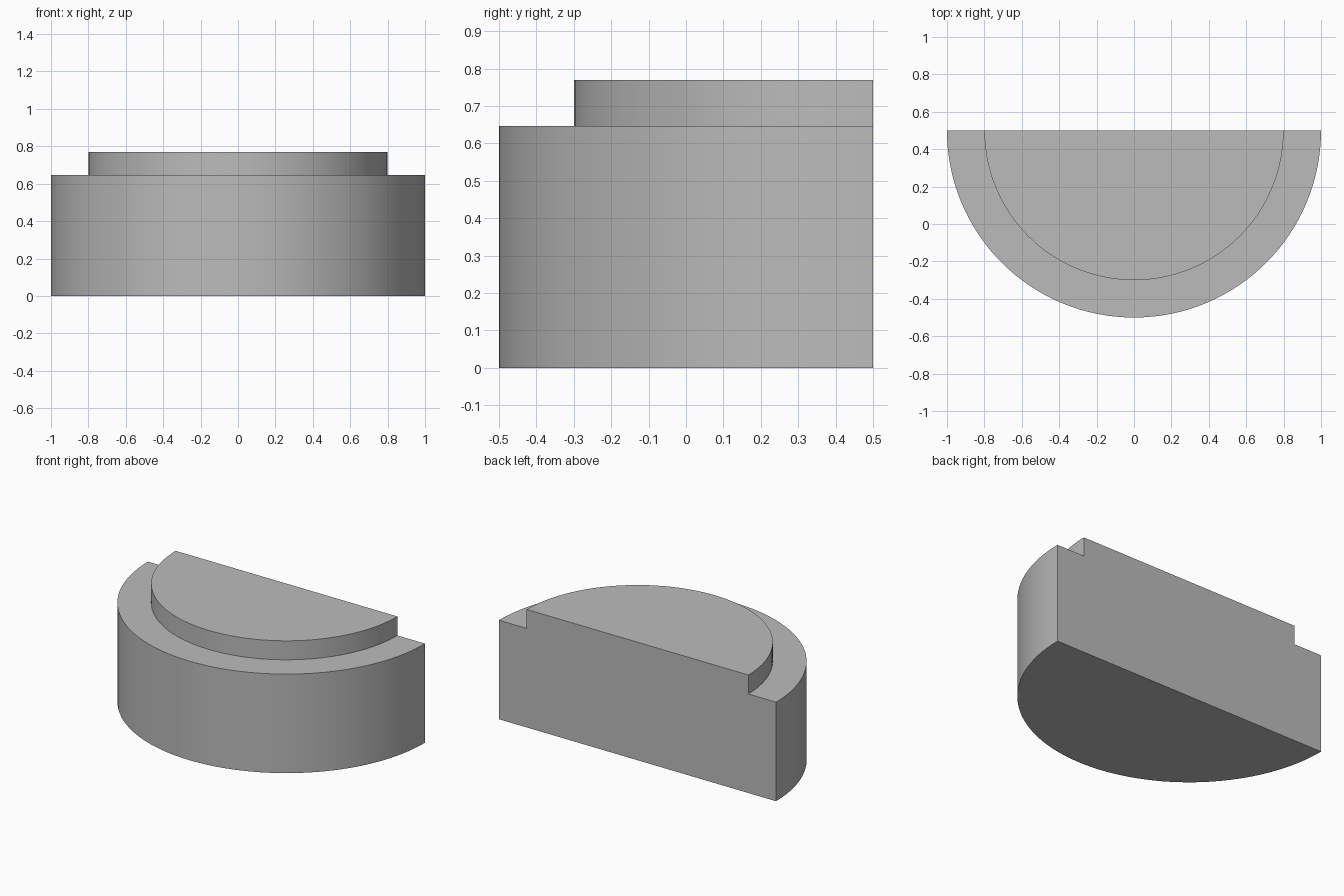
import bpy
import bmesh
import math

cube = bpy.data.objects.get("Cube")
if cube:
    bpy.data.objects.remove(cube, do_unlink=True)

# Plain grey material
grey = bpy.data.materials.new("grey")
grey.use_nodes = True
colour = (0.5, 0.5, 0.5, 1.0)
grey.diffuse_color = colour
grey.node_tree.nodes["Principled BSDF"].inputs["Base Color"].default_value = colour

BACK = 0.5        # y of the flat back, where the turning axis lies
RIM, STEP = 1.0, 0.8
SHOULDER, TOP = 0.646, 0.77
SEGMENTS = 64

# Stepped profile, from the axis at the bottom to the axis at the top
profile = [(0, 0), (RIM, 0), (RIM, SHOULDER), (STEP, SHOULDER), (STEP, TOP), (0, TOP)]

bm = bmesh.new()
verts = [bm.verts.new((r, BACK, z)) for r, z in profile]
edges = [bm.edges.new(pair) for pair in zip(verts, verts[1:])]

# Turn the profile half way round through the front
bmesh.ops.spin(bm, geom=verts + edges, cent=(0, BACK, 0), axis=(0, 0, 1),
               angle=-math.pi, steps=SEGMENTS, use_duplicate=False)
bmesh.ops.remove_doubles(bm, verts=bm.verts[:], dist=0.0001)

# Close the flat back and merge the level faces
bmesh.ops.holes_fill(bm, edges=[e for e in bm.edges if e.is_boundary], sides=0)
bmesh.ops.dissolve_limit(bm, angle_limit=math.radians(0.5),
                         verts=bm.verts[:], edges=bm.edges[:])
bmesh.ops.recalc_face_normals(bm, faces=bm.faces[:])

mesh = bpy.data.meshes.new("stepped_half_disc")
bm.to_mesh(mesh)
bm.free()
mesh.materials.append(grey)
body = bpy.data.objects.new("stepped_half_disc", mesh)
bpy.context.collection.objects.link(body)

# Smooth curved walls with sharp rims
bpy.ops.object.select_all(action="DESELECT")
body.select_set(True)
bpy.context.view_layer.objects.active = body
bpy.ops.object.shade_smooth_by_angle(angle=math.radians(30))
